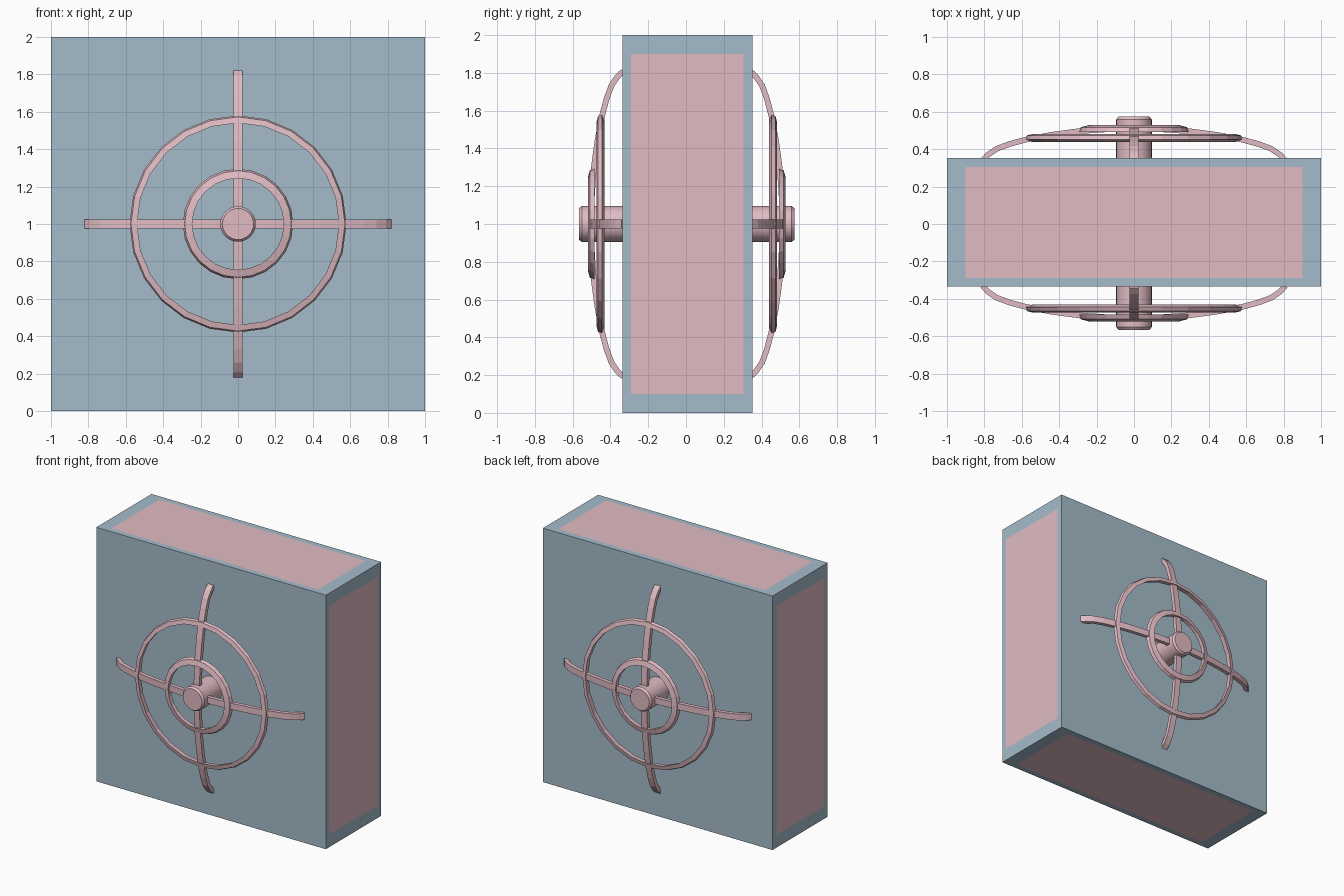
import bpy, bmesh, math
from mathutils import Vector, Matrix

if "Cube" in bpy.data.objects:
    bpy.data.objects.remove(bpy.data.objects["Cube"])

CY = 0.004            # slight depth offset of housing and guards


def material(name, rgb):
    m = bpy.data.materials.new(name)
    m.diffuse_color = (*rgb, 1)
    m.use_nodes = True
    m.node_tree.nodes["Principled BSDF"].inputs["Base Color"].default_value = m.diffuse_color
    return m


GREY = material("blue grey", (0.37, 0.50, 0.59))
PINK = material("dusty pink", (0.75, 0.50, 0.55))


def finish(name, bm, mats):
    bmesh.ops.recalc_face_normals(bm, faces=bm.faces)
    me = bpy.data.meshes.new(name)
    bm.to_mesh(me)
    bm.free()
    for m in mats:
        me.materials.append(m)
    ob = bpy.data.objects.new(name, me)
    bpy.context.collection.objects.link(ob)
    return ob


# Housing: square box with a flush pink panel cut into each of the four rims
bm = bmesh.new()
bmesh.ops.create_cube(bm, size=1, matrix=Matrix.Translation((0, 0.0085, 1))
                      @ Matrix.Diagonal((2, 0.687, 2, 1)))
rims = [f for f in bm.faces if abs(f.normal.y) < 0.5]
for f in rims:
    n = f.normal.copy()
    bmesh.ops.inset_individual(bm, faces=[f], thickness=0.04)
    f.material_index = 1
    for v in f.verts:
        v.co.y = 0.305 if v.co.y > 0 else -0.29
        if abs(n.x) > 0.5:
            v.co.z = 1.9 if v.co.z > 1 else 0.1
        else:
            v.co.x = math.copysign(0.9, v.co.x)
finish("housing", bm, [GREY, PINK])


def lathe(name, profile, side, steps, closed):
    """Spin (radius, depth) points about the y axis through the hub."""
    bm = bmesh.new()
    rows = []
    for i in range(steps):
        a = 2 * math.pi * i / steps
        rows.append([bm.verts.new((r * math.sin(a), CY + side * d, 1 + r * math.cos(a)))
                     for r, d in profile])
    n = len(profile)
    for i in range(steps):
        p, q = rows[i], rows[(i + 1) % steps]
        for j in range(n if closed else n - 1):
            k = (j + 1) % n
            bm.faces.new((p[j], p[k], q[k], q[j]))
    if not closed:
        bm.faces.new([r[0] for r in rows])
        bm.faces.new([r[-1] for r in rows])
    return finish(name, bm, [PINK])


def strut(name, side, turn):
    """Curved guard bar running across the face from edge to edge."""
    half = [(0.82, 0.345), (0.79, 0.378), (0.74, 0.412), (0.67, 0.438),
            (0.58, 0.462), (0.44, 0.488), (0.29, 0.508), (0.12, 0.519)]
    path = [Vector((-r, d)) for r, d in half] + [Vector((r, d)) for r, d in reversed(half)]
    bm = bmesh.new()
    rot = Matrix.Rotation(turn, 3, 'Y')
    rows = []
    for i, p in enumerate(path):
        t = (path[min(i + 1, len(path) - 1)] - path[max(i - 1, 0)]).normalized()
        inner = p - Vector((-t.y, t.x)) * 0.03
        rows.append([bm.verts.new(rot @ Vector((c.x, side * c.y, w)) + Vector((0, CY, 1)))
                     for c, w in ((p, -0.025), (p, 0.025), (inner, 0.025), (inner, -0.025))])
    for p, q in zip(rows, rows[1:]):
        for j in range(4):
            k = (j + 1) % 4
            bm.faces.new((p[j], p[k], q[k], q[j]))
    bm.faces.new(rows[0])
    bm.faces.new(rows[-1])
    finish(name, bm, [PINK])


# Guards and hubs on the front and back faces
for side, label in ((-1, "front"), (1, "back")):
    hub = lathe(label + "_hub", [(0.095, 0.30), (0.095, 0.555), (0.083, 0.571)],
                side, 32, False)
    for p in hub.data.polygons:
        p.use_smooth = len(p.vertices) == 4
    hub.data.set_sharp_from_angle(angle=math.radians(30))
    lathe(label + "_inner_ring", [(0.295, 0.488), (0.245, 0.492), (0.245, 0.524),
                                  (0.285, 0.513)], side, 24, True)
    lathe(label + "_outer_ring", [(0.58, 0.449), (0.545, 0.435), (0.54, 0.478),
                                  (0.572, 0.470)], side, 24, True)
    strut(label + "_horizontal_strut", side, 0)
    strut(label + "_vertical_strut", side, math.pi / 2)
